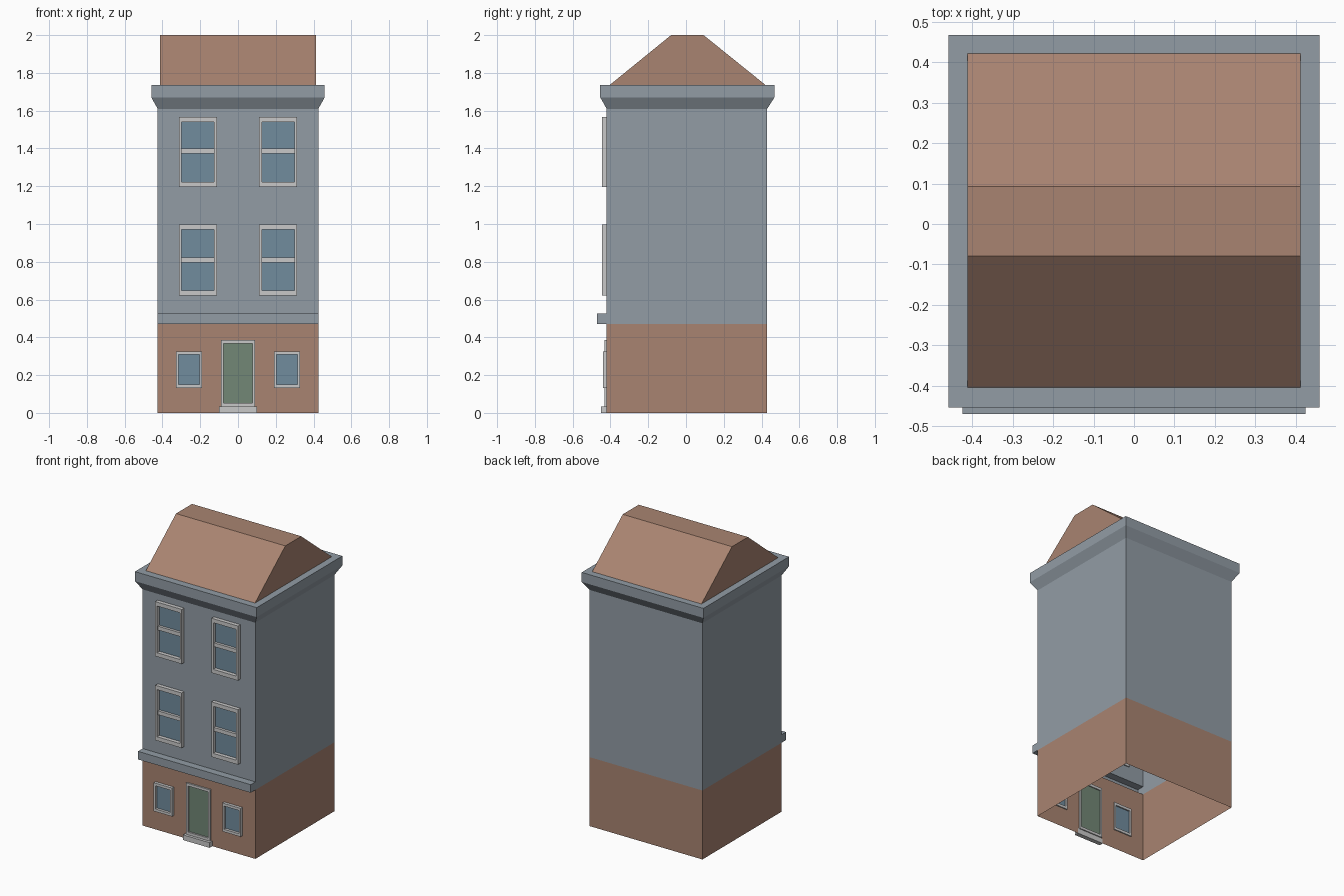
import bpy, bmesh

if "Cube" in bpy.data.objects:
    bpy.data.objects.remove(bpy.data.objects["Cube"])

def srgb(*c):
    return tuple(((v / 255 + 0.055) / 1.055) ** 2.4 for v in c) + (1.0,)

def material(name, *c):
    m = bpy.data.materials.new(name)
    m.diffuse_color = srgb(*c)
    m.use_nodes = True
    m.node_tree.nodes["Principled BSDF"].inputs["Base Color"].default_value = m.diffuse_color
    return m

BRICK = material("terracotta", 169, 132, 113)
GREY = material("blue grey", 146, 156, 165)
WHITE = material("pale trim", 201, 201, 201)
GLASS = material("window blue", 113, 140, 158)
GREEN = material("door green", 114, 135, 118)

FRONT, BACK, HALF, SPLIT = -0.42, 0.43, 0.425, 0.47

def finish(name, bm, *mats):
    bmesh.ops.remove_doubles(bm, verts=bm.verts, dist=1e-5)
    me = bpy.data.meshes.new(name)
    bm.to_mesh(me)
    bm.free()
    for m in mats:
        me.materials.append(m)
    ob = bpy.data.objects.new(name, me)
    bpy.context.collection.objects.link(ob)
    return ob

def quad(bm, *pts):
    return bm.faces.new([bm.verts.new(p) for p in pts])

def box(name, mat, x0, x1, y0, y1, z0, z1, back=True):
    bm = bmesh.new()
    v = [bm.verts.new((x, y, z)) for z in (z0, z1) for y in (y0, y1) for x in (x0, x1)]
    faces = [(0, 1, 5, 4), (0, 2, 3, 1), (4, 5, 7, 6), (0, 4, 6, 2), (1, 3, 7, 5)]
    if back:
        faces.append((2, 6, 7, 3))
    for f in faces:
        bm.faces.new([v[i] for i in f])
    return finish(name, bm, mat)

def rect(x0, x1, z0, z1, y):
    return [(x0, y, z0), (x1, y, z0), (x1, y, z1), (x0, y, z1)]

def frame(name, x0, x1, z0, z1, side, rise, y0, y1):
    # rectangular ring with front, back, outer and inner faces
    bm = bmesh.new()
    inn = (x0 + side, x1 - side, z0 + rise, z1 - rise)
    loops = [rect(x0, x1, z0, z1, y1), rect(x0, x1, z0, z1, y0),
             rect(*inn, y0), rect(*inn, y1)]
    for k in range(4):
        a, b = loops[k], loops[(k + 1) % 4]
        for i in range(4):
            j = (i + 1) % 4
            quad(bm, a[i], a[j], b[j], b[i])
    bmesh.ops.recalc_face_normals(bm, faces=bm.faces)
    finish(name, bm, WHITE)
    return inn

def pane(name, mat, r, y):
    bm = bmesh.new()
    quad(bm, *rect(*r, y))
    finish(name, bm, mat)

openings = []

def opening(r):
    openings.append((r[0] + 0.008, r[1] - 0.008, r[2] + 0.008, r[3] - 0.008))

# upper sash windows
for level, z0, z1, rail in (("first_floor", 0.622, 0.997, 0.81), ("second_floor", 1.195, 1.567, 1.387)):
    for side, cx in (("left", -0.212), ("right", 0.212)):
        r = (cx - 0.1, cx + 0.1, z0, z1)
        n = f"{level}_{side}"
        inn = frame(n + "_window_frame", *r, 0.014, 0.027, -0.446, -0.413)
        pane(n + "_window_glass", GLASS, inn, -0.42)
        box(n + "_window_rail", WHITE, inn[0], inn[1], -0.438, -0.417, rail - 0.013, rail + 0.013)
        opening(r)

# small ground floor windows
for side, cx in (("left", -0.259), ("right", 0.259)):
    r = (cx - 0.069, cx + 0.069, 0.132, 0.326)
    inn = frame(f"ground_{side}_window_frame", *r, 0.013, 0.018, -0.44, -0.413)
    pane(f"ground_{side}_window_glass", GLASS, inn, -0.422)
    opening(r)

# door, its frame and the step
r = (-0.09, 0.09, 0.035, 0.385)
inn = frame("door_frame", *r, 0.013, 0.018, -0.431, -0.413)
pane("door", GREEN, inn, -0.42)
opening(r)
box("door_step", WHITE, -0.1, 0.1, -0.45, FRONT, 0, 0.035)

# band above the ground floor, open to the hollow inside
box("front_band", GREY, -HALF, HALF, -0.47, FRONT, SPLIT, 0.525, back=False)
openings.append((-HALF, HALF, SPLIT, 0.525))

# front wall: grid of cells with the openings left out
xs = sorted({-HALF, HALF} | {v for o in openings for v in o[:2]})
zs = sorted({0, SPLIT, 1.61} | {v for o in openings for v in o[2:]})
bm = bmesh.new()
for x0, x1 in zip(xs, xs[1:]):
    for z0, z1 in zip(zs, zs[1:]):
        cx, cz = (x0 + x1) / 2, (z0 + z1) / 2
        if not any(o[0] < cx < o[1] and o[2] < cz < o[3] for o in openings):
            quad(bm, *rect(x0, x1, z0, z1, FRONT)).material_index = int(cz > SPLIT)
finish("front_wall", bm, BRICK, GREY)

# side and back walls, open at the bottom
bm = bmesh.new()
path = [(HALF, FRONT), (HALF, BACK), (-HALF, BACK), (-HALF, FRONT)]
for i, (z0, z1) in enumerate(((0, SPLIT), (SPLIT, 1.61))):
    for a, b in zip(path, path[1:]):
        quad(bm, (*a, z0), (*b, z0), (*b, z1), (*a, z1)).material_index = i
finish("side_and_back_walls", bm, BRICK, GREY)

# cornice: flared loops around the top, ending at the roof edge
bm = bmesh.new()
rings = [(HALF, FRONT, BACK, 1.61), (0.459, -0.454, 0.468, 1.67),
         (0.459, -0.454, 0.468, 1.735), (0.412, -0.405, 0.422, 1.735)]
loops = [[(-h, f, z), (h, f, z), (h, b, z), (-h, b, z)] for h, f, b, z in rings]
for a, b in zip(loops, loops[1:]):
    for i in range(4):
        j = (i + 1) % 4
        quad(bm, a[i], a[j], b[j], b[i])
finish("cornice", bm, GREY)

# roof: two slopes, flat ridge and upright gable ends
bm = bmesh.new()
prof = [(-0.405, 1.735), (-0.079, 2.0), (0.093, 2.0), (0.422, 1.735)]
W = 0.412
for (y0, z0), (y1, z1) in zip(prof, prof[1:]):
    quad(bm, (-W, y0, z0), (W, y0, z0), (W, y1, z1), (-W, y1, z1))
quad(bm, *[(W, y, z) for y, z in reversed(prof)])
quad(bm, *[(-W, y, z) for y, z in prof])
finish("roof", bm, BRICK)
